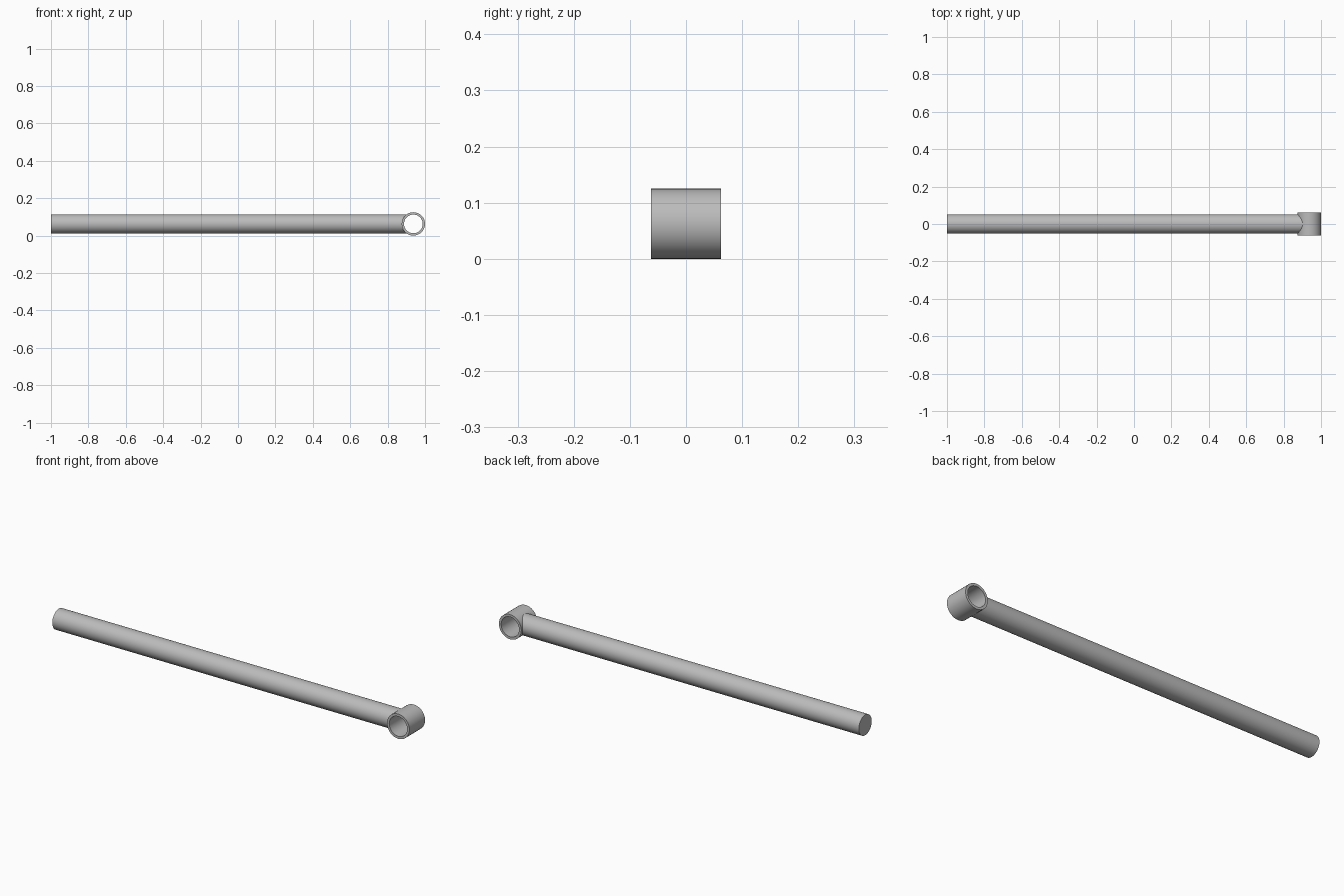
import bpy, bmesh, math

if "Cube" in bpy.data.objects:
    bpy.data.objects.remove(bpy.data.objects["Cube"], do_unlink=True)

SEGMENTS = 36
RING_X, MID_Z = 0.9375, 0.0625
RING_R, BORE_R, HALF_DEPTH = 0.0625, 0.05, 0.0625
ROD_R = 0.0515
SEAT_R = 0.057  # rod end lies inside the ring wall

grey = bpy.data.materials.new("grey metal")
grey.use_nodes = True
colour = (0.5, 0.5, 0.5, 1)
grey.diffuse_color = colour
grey.node_tree.nodes["Principled BSDF"].inputs["Base Color"].default_value = colour


def finish(name, bm):
    bmesh.ops.recalc_face_normals(bm, faces=bm.faces)
    mesh = bpy.data.meshes.new(name)
    bm.to_mesh(mesh)
    bm.free()
    mesh.materials.append(grey)
    obj = bpy.data.objects.new(name, mesh)
    bpy.context.collection.objects.link(obj)
    bpy.ops.object.select_all(action="DESELECT")
    obj.select_set(True)
    bpy.context.view_layer.objects.active = obj
    bpy.ops.object.shade_smooth_by_angle(angle=math.radians(35))


def circle(bm, point):
    return [bm.verts.new(point(2 * math.pi * i / SEGMENTS)) for i in range(SEGMENTS)]


def bridge(bm, a, b):
    for i in range(SEGMENTS):
        j = (i + 1) % SEGMENTS
        bm.faces.new((a[i], a[j], b[j], b[i]))


# Ring: a rectangular section swept around the bore
bm = bmesh.new()
section = [(RING_R, -HALF_DEPTH), (RING_R, HALF_DEPTH),
           (BORE_R, HALF_DEPTH), (BORE_R, -HALF_DEPTH)]
loops = [circle(bm, lambda t: (RING_X + r * math.cos(t), y, MID_Z + r * math.sin(t)))
         for r, y in section]
for k in range(len(loops)):
    bridge(bm, loops[k], loops[k - 1])
finish("end_ring", bm)

# Rod: closed flat end, with the other end curved to seat on the ring
bm = bmesh.new()


def saddle(t):
    y, z = ROD_R * math.cos(t), ROD_R * math.sin(t)
    return (RING_X - math.sqrt(SEAT_R ** 2 - z ** 2), y, MID_Z + z)


flat_end = circle(bm, lambda t: (-1, ROD_R * math.cos(t), MID_Z + ROD_R * math.sin(t)))
bridge(bm, flat_end, circle(bm, saddle))
bm.faces.new(flat_end)
finish("rod", bm)
